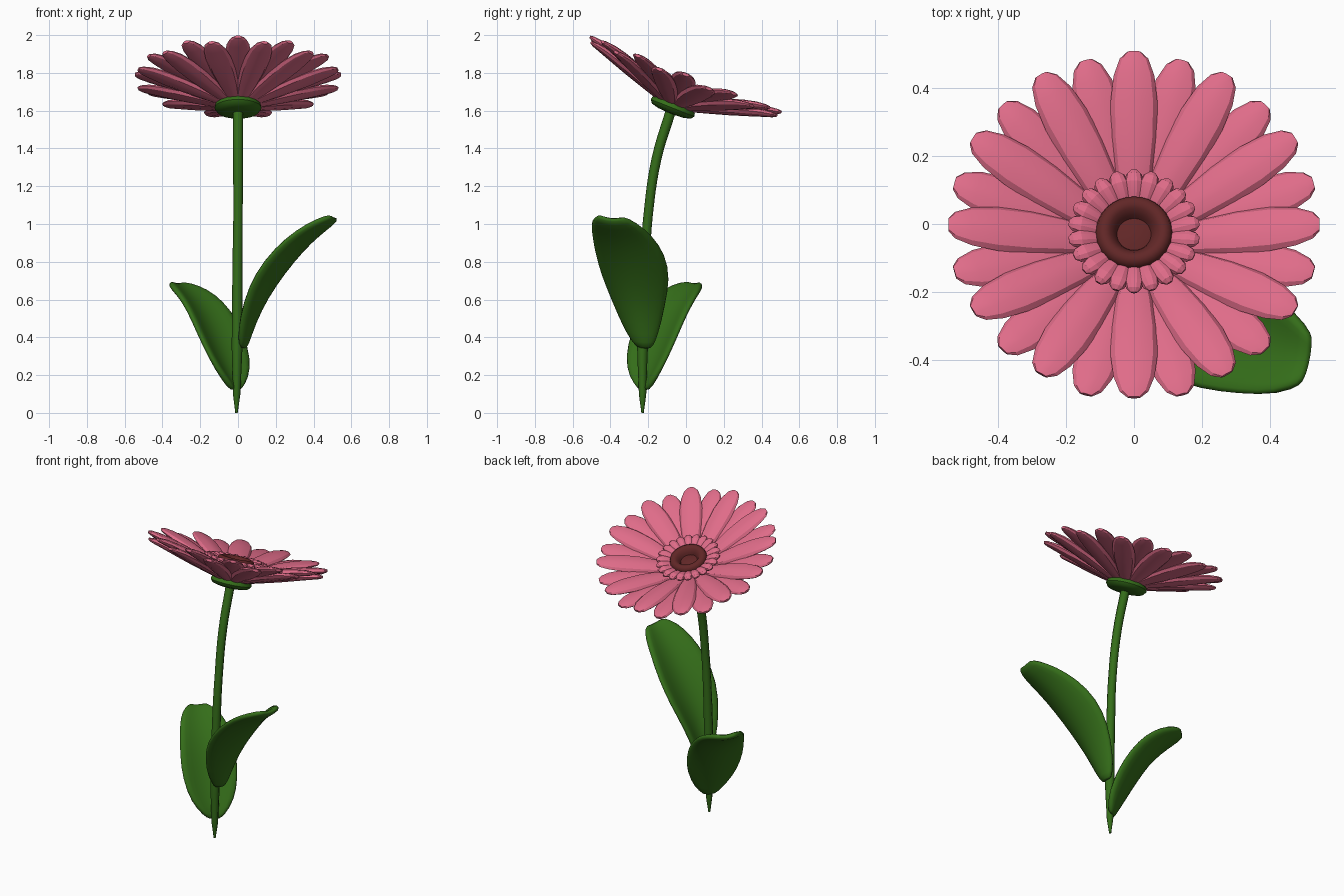
import bpy, bmesh, math
from mathutils import Vector, Matrix

if "Cube" in bpy.data.objects:
    bpy.data.objects.remove(bpy.data.objects["Cube"])

TILT = math.radians(-21.5)
HEAD = Matrix.Translation((0, -0.07, 1.618)) @ Matrix.Rotation(TILT, 4, 'X')


def material(name, rgb):
    m = bpy.data.materials.new(name)
    m.diffuse_color = (*rgb, 1)
    m.use_nodes = True
    m.node_tree.nodes["Principled BSDF"].inputs["Base Color"].default_value = m.diffuse_color
    return m


PINK = material("pink", (0.74, 0.15, 0.25))
GREEN = material("green", (0.035, 0.155, 0.01))
BROWN = material("brown", (0.12, 0.02, 0.02))


def finish(bm, name, mat, matrix=Matrix(), angle=35):
    bmesh.ops.recalc_face_normals(bm, faces=bm.faces)
    me = bpy.data.meshes.new(name)
    bm.to_mesh(me)
    bm.free()
    me.transform(matrix)
    me.materials.append(mat)
    ob = bpy.data.objects.new(name, me)
    bpy.context.collection.objects.link(ob)
    bpy.ops.object.select_all(action='DESELECT')
    bpy.context.view_layer.objects.active = ob
    ob.select_set(True)
    bpy.ops.object.shade_smooth_by_angle(angle=math.radians(angle))
    return ob


def bridge(bm, rings):
    for a, b in zip(rings, rings[1:]):
        for i in range(len(a)):
            j = (i + 1) % len(a)
            bm.faces.new((a[i], a[j], b[j], b[i]))


def petal_ring(name, count, offset, stations):
    """Ring of rounded petals; stations = (radius, height, half width, half thickness)."""
    bm = bmesh.new()
    for k in range(count):
        rot = Matrix.Rotation(math.tau * k / count + offset, 3, 'Z')
        rings = []
        for r, h, w, t in stations:
            ring = []
            for i in range(10):
                a = math.tau * i / 10
                ring.append(bm.verts.new(rot @ Vector((r, w * math.cos(a), h + t * math.sin(a)))))
            rings.append(ring)
        bridge(bm, rings)
        bm.faces.new(rings[0])
        bm.faces.new(rings[-1])
    return finish(bm, name, PINK, HEAD, 20)


def lathe(name, profile, mat, sides=32):
    bm = bmesh.new()
    rings = [[bm.verts.new((r * math.cos(math.tau * i / sides), r * math.sin(math.tau * i / sides), h))
              for i in range(sides)] for r, h in profile]
    bridge(bm, rings)
    bm.faces.new(rings[0])
    bm.faces.new(rings[-1])
    return finish(bm, name, mat, HEAD, 50)


def leaf(name, spine, across, cup):
    """Cupped leaf blade; spine = (x, y, z, half width)."""
    bm = bmesh.new()
    pts = [Vector(s[:3]) for s in spine]
    across = Vector(across).normalized()
    rows = []
    for i, p in enumerate(pts):
        tan = (pts[min(i + 1, len(pts) - 1)] - pts[max(i - 1, 0)]).normalized()
        n = tan.cross(across).normalized()
        if n.z < 0:
            n = -n
        hw = spine[i][3]
        bend = cup * (hw / 0.2) * (1 - 0.7 * (i / len(pts)) ** 2)
        rows.append([bm.verts.new(p + across * hw * u + n * bend * (u * u - 0.4))
                     for u in (-1, -0.6, -0.25, 0, 0.25, 0.6, 1)])
    for a, b in zip(rows, rows[1:]):
        for j in range(6):
            bm.faces.new((a[j], a[j + 1], b[j + 1], b[j]))
    ob = finish(bm, name, GREEN, angle=40)
    sol = ob.modifiers.new("thickness", 'SOLIDIFY')
    sol.thickness = 0.035
    sol.offset = 0
    sub = ob.modifiers.new("rounding", 'SUBSURF')
    sub.levels = sub.render_levels = 1
    return ob


# Two alternating layers of long petals
outer = [(0.08, 0.045, 0.03, 0.016), (0.2, 0.09, 0.055, 0.026), (0.3, 0.122, 0.067, 0.028),
         (0.4, 0.152, 0.069, 0.025), (0.475, 0.172, 0.06, 0.02), (0.525, 0.182, 0.042, 0.014),
         (0.545, 0.186, 0.02, 0.008)]
petal_ring("upper_petals", 12, 0, outer)
petal_ring("lower_petals", 12, math.pi / 12, [(r, h - 0.025, w, t) for r, h, w, t in outer])

# Short inner petals around the centre
petal_ring("inner_petals", 22, math.pi / 22,
           [(0.08, 0.09, 0.016, 0.014), (0.12, 0.115, 0.026, 0.02), (0.155, 0.127, 0.029, 0.02),
            (0.18, 0.131, 0.023, 0.015), (0.193, 0.132, 0.01, 0.006)])

# Dark hollow centre and green cup under the head
lathe("flower_centre", [(0.08, 0.03), (0.108, 0.09), (0.114, 0.12), (0.106, 0.142), (0.088, 0.15),
                        (0.07, 0.142), (0.056, 0.122), (0.05, 0.108), (0.03, 0.113), (0.008, 0.115)], BROWN)
lathe("calyx", [(0.02, -0.035), (0.07, -0.032), (0.11, -0.022), (0.124, -0.004), (0.12, 0.014),
                (0.1, 0.028), (0.03, 0.06)], GREEN)

# Bent stem tapering to a point at the ground
path = [(-0.008, -0.23, 0, 0.25), (-0.007, -0.23, 0.1, 0.75), (-0.005, -0.23, 0.35, 1.1), (-0.003, -0.217, 0.8, 1),
        (0, -0.2, 1.05, 0.95), (0, -0.155, 1.35, 1), (0, -0.08, 1.6, 1.05)]
cu = bpy.data.curves.new("stem", 'CURVE')
cu.dimensions = '3D'
cu.bevel_depth = 0.026
cu.bevel_resolution = 2
cu.resolution_u = 5
cu.use_fill_caps = True
sp = cu.splines.new('BEZIER')
sp.bezier_points.add(len(path) - 1)
for bp, (x, y, z, r) in zip(sp.bezier_points, path):
    bp.co = (x, y, z)
    bp.radius = r
    bp.handle_left_type = bp.handle_right_type = 'AUTO'
cu.materials.append(GREEN)
bpy.context.collection.objects.link(bpy.data.objects.new("stem", cu))

# Two broad leaves
leaf("large_leaf", [(0.025, -0.22, 0.34, 0.035), (0.04, -0.235, 0.42, 0.09), (0.085, -0.255, 0.56, 0.14),
                    (0.16, -0.275, 0.7, 0.19), (0.26, -0.305, 0.83, 0.195), (0.36, -0.345, 0.93, 0.165),
                    (0.45, -0.38, 0.995, 0.13), (0.515, -0.4, 1.035, 0.07)], (0.2, 0.98, -0.08), 0.085)
leaf("small_leaf", [(-0.01, -0.225, 0.12, 0.03), (-0.025, -0.22, 0.18, 0.1), (-0.06, -0.195, 0.28, 0.155),
                    (-0.11, -0.15, 0.41, 0.175), (-0.165, -0.095, 0.53, 0.165), (-0.225, -0.04, 0.61, 0.145),
                    (-0.285, 0.01, 0.66, 0.11), (-0.33, 0.05, 0.685, 0.05)], (-0.7, -0.7, 0.03), 0.07)
